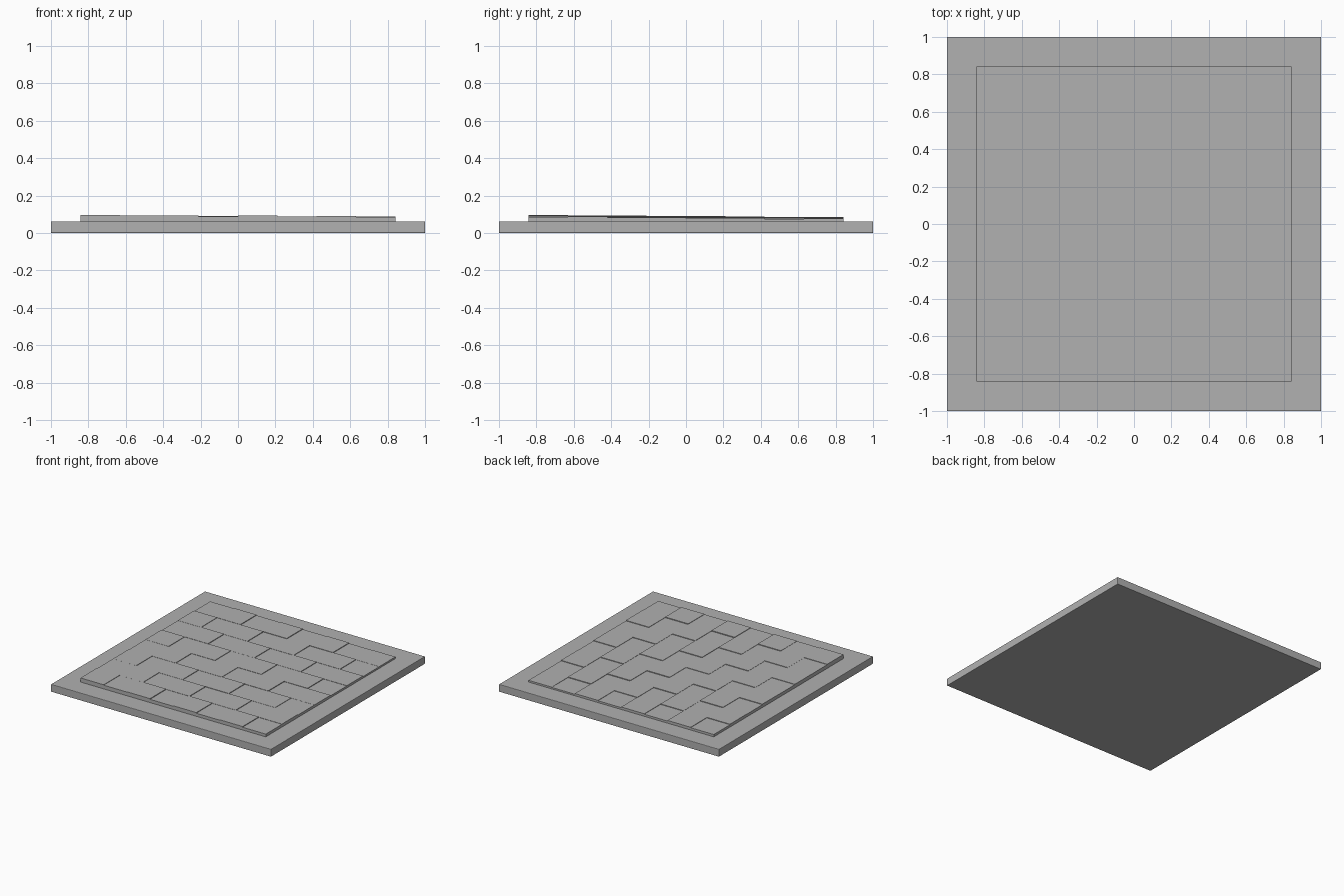
import bpy, bmesh, random
from mathutils import Matrix, Vector

if "Cube" in bpy.data.objects:
    bpy.data.objects.remove(bpy.data.objects["Cube"])

random.seed(4)

# plain mid grey shared by every part
grey = bpy.data.materials.new("mid_grey")
grey.diffuse_color = (0.44, 0.44, 0.44, 1)
grey.use_nodes = True
grey.node_tree.nodes["Principled BSDF"].inputs["Base Color"].default_value = grey.diffuse_color


def add_box(bm, center, size):
    m = Matrix.Translation(Vector(center)) @ Matrix.Diagonal((*size, 1.0))
    bmesh.ops.create_cube(bm, size=1.0, matrix=m)


def make_object(name, bm):
    mesh = bpy.data.meshes.new(name)
    bm.to_mesh(mesh)
    bm.free()
    mesh.materials.append(grey)
    obj = bpy.data.objects.new(name, mesh)
    bpy.context.collection.objects.link(obj)
    return obj


# board base with a slightly softened edge
bm = bmesh.new()
add_box(bm, (0, 0, 0.031), (2, 2, 0.062))
base = make_object("board_base", bm)
bevel = base.modifiers.new("edge_bevel", 'BEVEL')
bevel.width = 0.004
bevel.segments = 2

# two sets of alternating squares, unevenly stepping down toward the back right
N, S = 8, 0.2105
BOTTOM = 0.058
for parity, name, lift in ((0, "dark_squares", 0.0018), (1, "light_squares", -0.0018)):
    bm = bmesh.new()
    for i in range(N):
        for j in range(N):
            if (i + j) % 2 != parity:
                continue
            top = 0.0945 - 0.0011 * i - 0.0016 * j + lift + random.uniform(-0.001, 0.001)
            x = (i - (N - 1) / 2) * S
            y = (j - (N - 1) / 2) * S
            add_box(bm, (x, y, (top + BOTTOM) / 2), (S, S, top - BOTTOM))
    make_object(name, bm)
